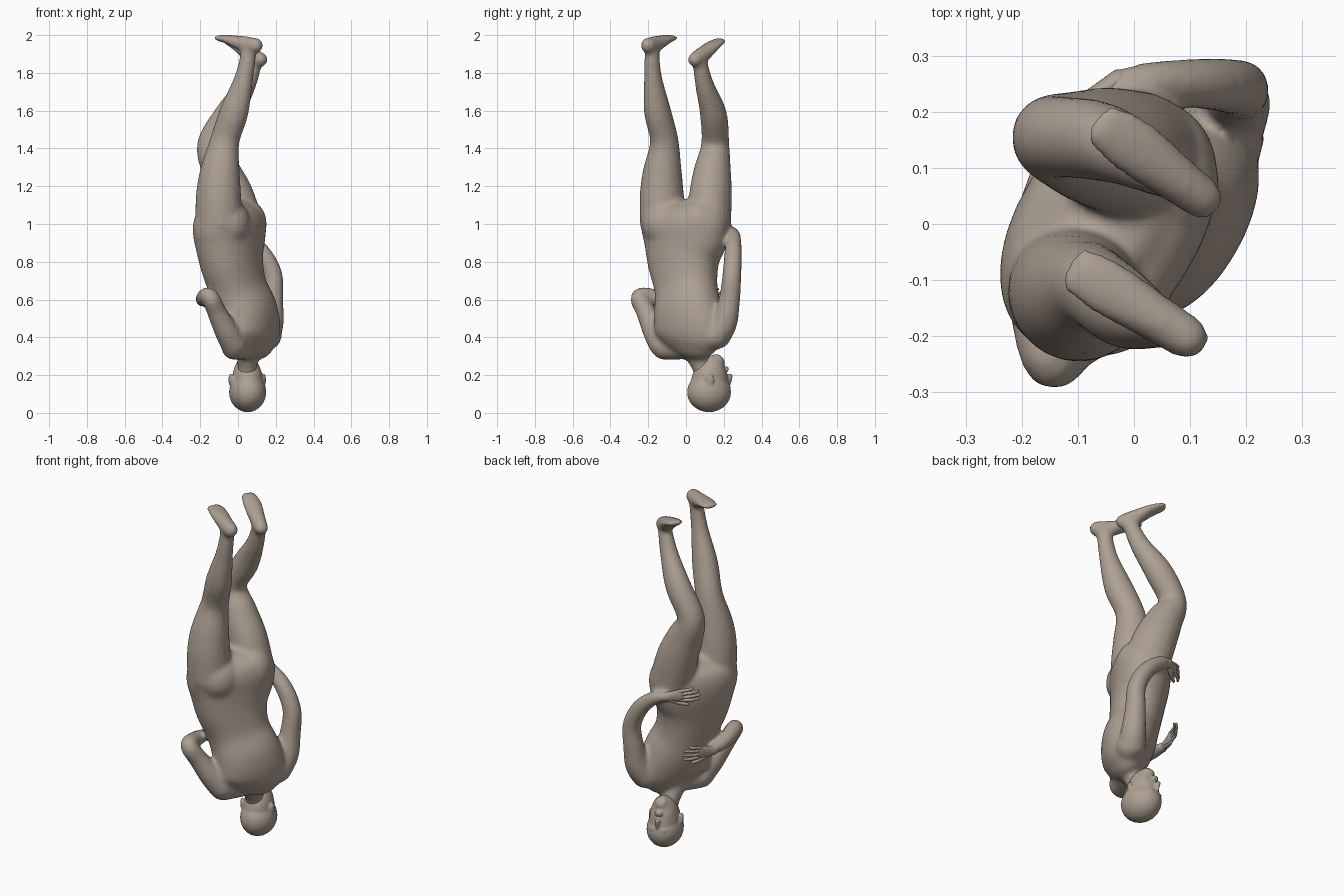
import bpy, bmesh, math
from mathutils import Vector, Matrix

FRONT = Vector((-0.85, 0.52, 0))   # way the body faces
FACE = Vector((-0.2, 0.98, 0))     # way the head faces
X, Y, Z = Vector((1, 0, 0)), Vector((0, 1, 0)), Vector((0, 0, 1))
SKIN = bpy.data.materials.new("skin")
SKIN.diffuse_color = (.42, .35, .29, 1)


def spline(p, steps):
    """Catmull-Rom samples through tuples of numbers."""
    out = []
    for i in range(len(p) - 1):
        q = [p[max(i - 1, 0)], p[i], p[i + 1], p[min(i + 2, len(p) - 1)]]
        for s in range(steps):
            t = s / steps
            out.append([0.5 * (2 * b + (c - a) * t + (2 * a - 5 * b + 4 * c - d) * t * t
                               + (3 * b - a - 3 * c + d) * t ** 3) for a, b, c, d in zip(*q)])
    return out + [list(p[-1])]


def loft(bm, pts, ref, steps=5, cap=1.0, n=20, power=1.0):
    """Oval tube with rounded ends; each point is x, y, z, half width, half depth."""
    s = spline(pts, steps)
    pos = [Vector(q[:3]) for q in s]
    rings = []
    for i, q in enumerate(s):
        t = (pos[min(i + 1, len(s) - 1)] - pos[max(i - 1, 0)]).normalized()
        side = t.cross(ref).normalized()
        up = side.cross(t)
        layers = [(0, 1)]
        ends = [(math.sin(k * 0.37) * cap * min(q[3:]), math.cos(k * 0.37)) for k in (1, 2, 3, 4)]
        if i == 0:
            layers = [(-o, f) for o, f in reversed(ends)] + layers
        if i == len(s) - 1:
            layers = layers + ends
        for off, f in layers:
            ring = []
            for k in range(n):
                a = 2 * math.pi * k / n
                c, d = math.cos(a), math.sin(a)
                c = math.copysign(abs(c) ** power, c)
                d = math.copysign(abs(d) ** power, d)
                ring.append(bm.verts.new(pos[i] + t * off + side * c * q[3] * f + up * d * q[4] * f))
            rings.append(ring)
    for r0, r1 in zip(rings, rings[1:]):
        for k in range(n):
            bm.faces.new((r0[k], r0[(k + 1) % n], r1[(k + 1) % n], r1[k]))
    bm.faces.new(rings[0][::-1])
    bm.faces.new(rings[-1])


def blob(bm, loc, size, turn=0.0):
    m = Matrix.Translation(loc) @ Matrix.Rotation(turn, 4, 'Z') @ Matrix.Diagonal((*size, 1))
    bmesh.ops.create_icosphere(bm, subdivisions=3, radius=1, matrix=m)


def finish(bm, name, voxel=None, soften=6):
    bmesh.ops.recalc_face_normals(bm, faces=bm.faces)
    me = bpy.data.meshes.new(name)
    bm.to_mesh(me)
    bm.free()
    me.materials.append(SKIN)
    ob = bpy.data.objects.new(name, me)
    bpy.context.collection.objects.link(ob)
    for p in me.polygons:
        p.use_smooth = True
    if voxel:
        r = ob.modifiers.new("merge", 'REMESH')
        r.mode, r.voxel_size, r.use_smooth_shade = 'VOXEL', voxel, True
        sm = ob.modifiers.new("soften", 'SMOOTH')
        sm.factor, sm.iterations = 0.5, soften
    return ob


# Body: torso, limbs and feet merged into one skin
body = bmesh.new()
loft(body, [(.055, .01, .32, .11, .065), (.065, .015, .36, .165, .095), (.07, .018, .43, .198, .128),
            (.045, .01, .54, .188, .146), (0, 0, .66, .173, .139), (-.034, -.012, .8, .203, .147),
            (-.045, -.004, .92, .24, .159), (-.045, -.004, 1.0, .248, .16), (-.047, -.004, 1.06, .225, .14),
            (-.05, -.004, 1.1, .16, .09)],
     FRONT, cap=.3, n=32, power=.92)
# shoulders
loft(body, [(-.02, -.115, .35, .07, .07), (.055, .01, .345, .065, .058), (.155, .15, .41, .078, .078)], Z)
# buttocks
blob(body, (-.05, -.105, 1.0), (.118, .13, .13))
blob(body, (.045, .07, 1.0), (.108, .115, .13))
# neck
loft(body, [(.05, .1, .2, .052, .055), (.05, .08, .26, .053, .056), (.055, .04, .34, .076, .065)], FACE)

# straight leg and foot
loft(body, [(-.1, -.12, 1.0, .122, .128), (-.103, -.128, 1.15, .116, .122), (-.095, -.125, 1.28, .102, .107),
            (-.07, -.115, 1.44, .074, .08), (-.018, -.152, 1.6, .069, .078), (.033, -.175, 1.78, .046, .051),
            (.058, -.18, 1.92, .038, .042)], FRONT, cap=.8)
loft(body, [(.094, -.202, 1.945, .04, .041), (.03, -.162, 1.953, .044, .043), (-.05, -.112, 1.977, .052, .025),
            (-.105, -.08, 1.985, .045, .016)], Z)
# bent leg and foot
loft(body, [(.01, .12, 1.0, .115, .125), (-.035, .13, 1.15, .111, .121), (-.09, .14, 1.28, .098, .103),
            (-.142, .155, 1.42, .075, .076), (-.05, .145, 1.58, .069, .076), (.04, .1, 1.73, .049, .055),
            (.09, .072, 1.86, .037, .042)], FRONT, cap=.8)
loft(body, [(.12, .047, 1.87, .039, .039), (.07, .085, 1.895, .044, .043), (0, .138, 1.942, .053, .027),
            (-.058, .178, 1.97, .045, .016)], Z)

# arms: shoulder, elbow, wrist
loft(body, [(-.02, -.125, .36, .07, .07), (-.06, -.165, .43, .064, .064), (-.11, -.21, .53, .053, .053),
            (-.15, -.247, .615, .047, .047), (-.178, -.15, .608, .045, .045),
            (-.188, -.05, .595, .034, .034), (-.185, .03, .593, .025, .027)], X, cap=.8)
loft(body, [(.15, .16, .41, .078, .078), (.175, .205, .48, .068, .068), (.183, .23, .6, .057, .057),
            (.185, .243, .73, .051, .051), (.125, .25, .85, .047, .047), (.03, .253, .935, .037, .037),
            (-.04, .245, .957, .026, .028)], Y, cap=.8)
finish(body, "body", .011, 12)

# Head: skull, jaw, brow, nose, lips and ears
head = bmesh.new()
blob(head, (.051, .122, .11), (.098, .118, .107), .2)
loft(head, [(.05, .122, .11, .085, .105), (.049, .13, .19, .08, .096),
            (.046, .15, .25, .062, .071), (.042, .175, .285, .034, .036)], FACE, cap=.55, n=32)
loft(head, [(.026, .233, .195, .015, .014), (.028, .23, .175, .011, .014), (.03, .222, .145, .009, .012)], FACE)
blob(head, (.032, .22, .138), (.05, .013, .012), .2)
for z in (.226, .239):
    blob(head, (.031, .216, z), (.025, .011, .007), .2)
for s in (1, -1):
    blob(head, (.05 + s * .088, .11 + s * .017, .175), (.01, .022, .035), .2 - s * .3)
finish(head, "head", .006)


# Hands: palm, four fingers and a thumb
def hand(name, wrist, tip, palm):
    bm = bmesh.new()
    w, d = Vector(wrist), Vector(tip) - Vector(wrist)
    length, d = d.length, d.normalized()
    side = palm.cross(d).normalized()
    if side.z > 0:
        side = -side                     # thumb side points to the head
    nrm = d.cross(side)
    if nrm.dot(palm) < 0:
        nrm = -nrm

    def at(along, across, out, a, b):
        return (*(w + d * along * length + side * across + nrm * out), a, b)
    loft(bm, [at(-.1, 0, 0, .024, .022), at(.15, 0, .003, .03, .016), at(.47, 0, .003, .037, .012)], nrm, cap=.7)
    for off, reach in ((.028, .93), (.01, 1.0), (-.009, .96), (-.027, .82)):
        loft(bm, [at(.4, off, .003, .01, .01), at(.68, off * 1.15, .008, .009, .009),
                  at(reach - .04, off * 1.25, -.004, .007, .007)], nrm, steps=3, n=10)
    loft(bm, [at(.1, .02, 0, .014, .014), at(.35, .048, -.004, .012, .012), at(.55, .062, -.006, .008, .008)],
         nrm, steps=3, n=10)
    return finish(bm, name)


hand("chest_hand", (-.185, .03, .593), (-.13, .215, .63), FRONT)
hand("belly_hand", (-.04, .245, .957), (-.2, .145, .985), FRONT)
